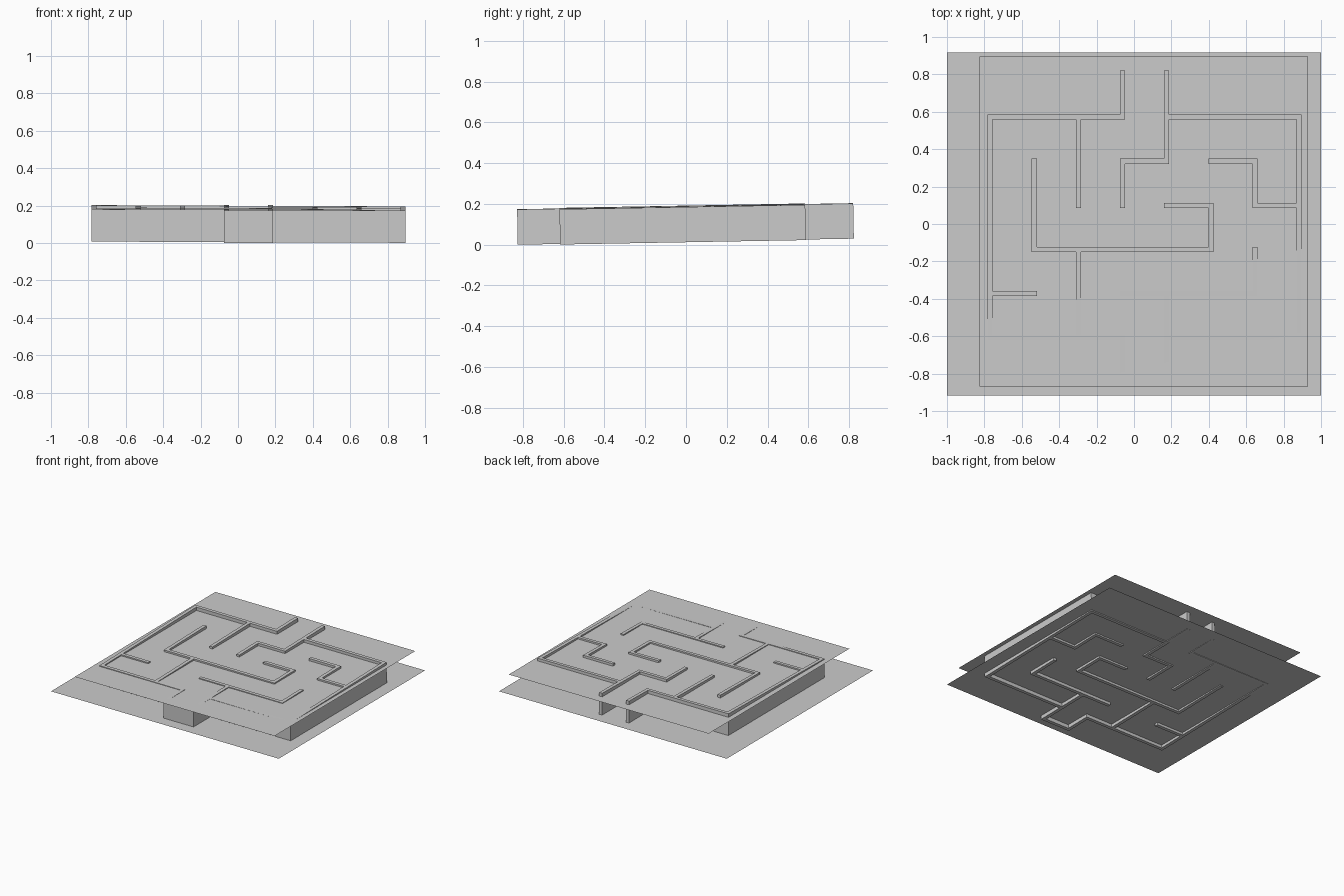
import bpy
import bmesh
from mathutils import Matrix, Vector

default_cube = bpy.data.objects.get("Cube")
if default_cube:
    bpy.data.objects.remove(default_cube, do_unlink=True)

# One plain grey for everything
grey = bpy.data.materials.new("plain_grey")
grey.use_nodes = True
colour = (0.6, 0.6, 0.6, 1.0)
grey.diffuse_color = colour
grey.node_tree.nodes["Principled BSDF"].inputs["Base Color"].default_value = colour


def add_object(name, bm):
    mesh = bpy.data.meshes.new(name)
    bm.to_mesh(mesh)
    bm.free()
    mesh.materials.append(grey)
    obj = bpy.data.objects.new(name, mesh)
    bpy.context.collection.objects.link(obj)
    return obj


def add_sheet(name, left, right, front, back, height):
    bm = bmesh.new()
    corners = [(left, front), (right, front), (right, back), (left, back)]
    bm.faces.new([bm.verts.new((x, y, height)) for x, y in corners])
    return add_object(name, bm)


# Maze layout: wall runs as (column, row) nodes, row zero at the back
columns = [-0.77 + 0.236 * i for i in range(8)]
rows = [0.807 - 0.2357 * j for j in range(7)] + [-0.815]
half_wall = 0.0135
wall_height = 0.173
wall_runs = [
    [(3, 0), (3, 1), (0, 1), (0, 6), (3, 6), (3, 7), (4, 7), (4, 5)],
    [(4, 6), (7, 6), (7, 1), (4, 1)],
    [(4, 0), (4, 2), (3, 2), (3, 3)],
    [(2, 1), (2, 3)],
    [(1, 2), (1, 4), (5, 4), (5, 3), (4, 3)],
    [(2, 4), (2, 6)],
    [(0, 5), (1, 5)],
    [(3, 5), (6, 5), (6, 4)],
    [(5, 2), (6, 2), (6, 3), (7, 3)],
]

# Each node becomes a narrow band, with a wide gap between neighbours
x_cuts = [x + s * half_wall for x in columns for s in (-1, 1)]
y_cuts = [y - s * half_wall for y in rows for s in (-1, 1)]
cells = set()
for run in wall_runs:
    for (c0, r0), (c1, r1) in zip(run, run[1:]):
        for c in range(2 * min(c0, c1), 2 * max(c0, c1) + 1):
            for r in range(2 * min(r0, r1), 2 * max(r0, r1) + 1):
                cells.add((c, r))

# Joined floor plan, raised into one solid wall body
bm = bmesh.new()
for c, r in sorted(cells):
    corners = [(c, r), (c, r + 1), (c + 1, r + 1), (c + 1, r)]
    bm.faces.new([bm.verts.new((x_cuts[a], y_cuts[b], 0)) for a, b in corners])
bmesh.ops.remove_doubles(bm, verts=bm.verts, dist=0.0001)
plan = list(bm.faces)
raised = bmesh.ops.extrude_face_region(bm, geom=plan, use_keep_orig=True)
top_verts = [g for g in raised["geom"] if isinstance(g, bmesh.types.BMVert)]
bmesh.ops.translate(bm, verts=top_verts, vec=Vector((0, 0, wall_height)))
bmesh.ops.recalc_face_normals(bm, faces=bm.faces)

# The walls lean slightly, so they pierce the level sheets
tilt = Matrix.Rotation(0.018, 4, "X") @ Matrix.Rotation(0.004, 4, "Y")
bmesh.ops.transform(bm, matrix=tilt, verts=bm.verts)
lowest = min(v.co.z for v in bm.verts)
bmesh.ops.translate(bm, verts=bm.verts, vec=Vector((0, 0.003, -lowest)))
add_object("maze_walls", bm)

# Level sheets
add_sheet("lower_sheet", -1.0, 1.0, -0.917, 0.917, 0.031)
add_sheet("upper_sheet", -0.825, 0.93, -0.87, 0.895, 0.1746)
